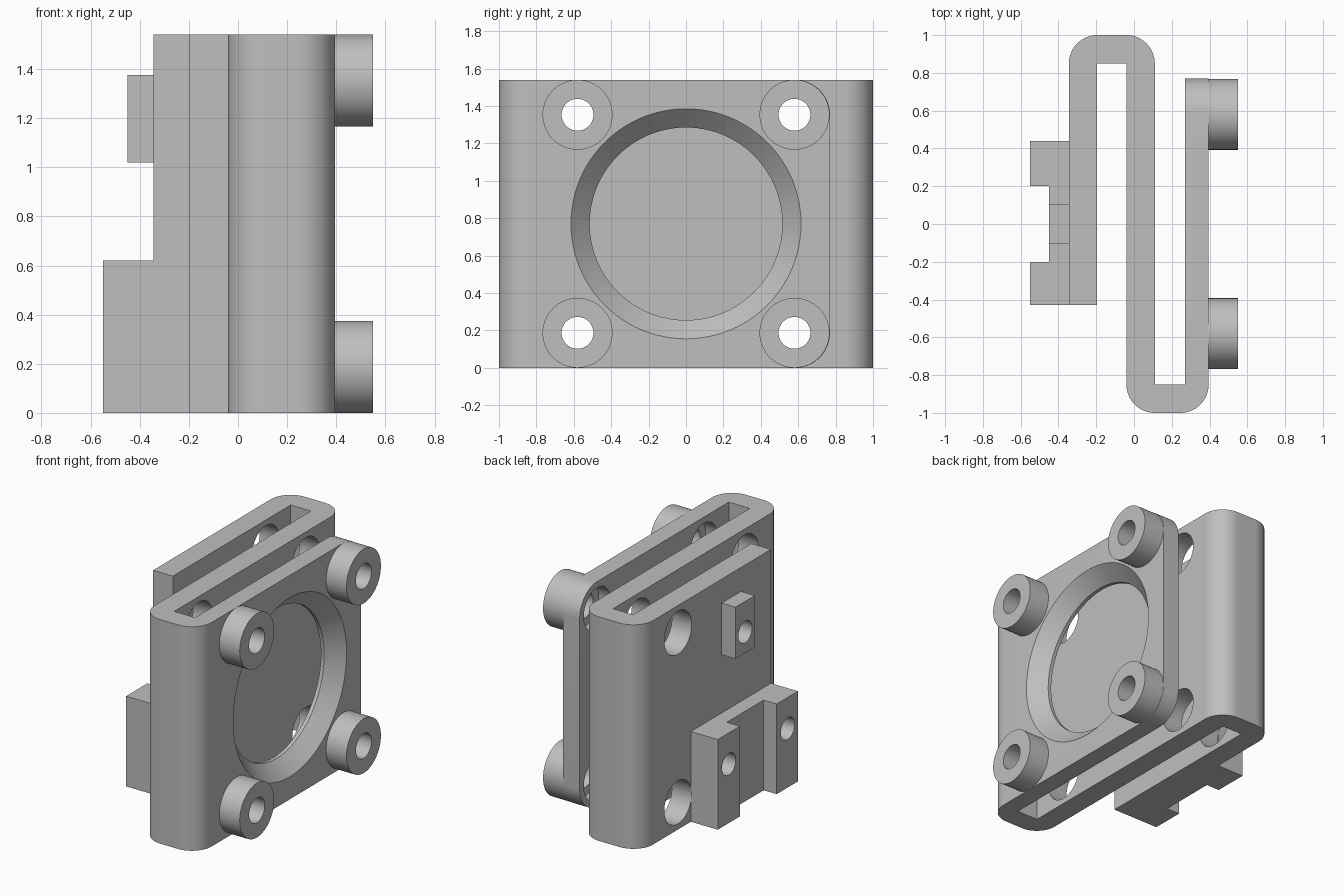
import bpy, bmesh, math
from mathutils import Matrix

cube = bpy.data.objects.get("Cube")
if cube:
    bpy.data.objects.remove(cube)

mat = bpy.data.materials.new("plain_grey")
mat.use_nodes = True
GREY = (0.52, 0.52, 0.52, 1)
mat.diffuse_color = GREY
mat.node_tree.nodes["Principled BSDF"].inputs["Base Color"].default_value = GREY

H = 1.54                      # body height
MID = H / 2
BOLT = 0.58                   # bolt offset from the centre
BOSS_R = 0.187
BOLTS = [(y, z) for y in (-BOLT, BOLT) for z in (BOSS_R, H - BOSS_R)]


def make_object(name, bm):
    bmesh.ops.recalc_face_normals(bm, faces=bm.faces[:])
    mesh = bpy.data.meshes.new(name)
    bm.to_mesh(mesh)
    bm.free()
    mesh.materials.append(mat)
    obj = bpy.data.objects.new(name, mesh)
    bpy.context.collection.objects.link(obj)
    return obj


def prism(name, outline, z0, z1):
    """Vertical extrusion of an xy outline, returned as a bmesh."""
    bm = bmesh.new()
    face = bm.faces.new([bm.verts.new((x, y, z0)) for x, y in outline])
    top = bmesh.ops.extrude_face_region(bm, geom=[face])["geom"]
    bmesh.ops.translate(bm, vec=(0, 0, z1 - z0),
                        verts=[v for v in top if isinstance(v, bmesh.types.BMVert)])
    return bm


def rod(name, x0, x1, y, z, r0, r1=None, sides=64):
    """Cylinder or cone along x."""
    bm = bmesh.new()
    bmesh.ops.create_cone(bm, cap_ends=True, segments=sides, radius1=r0,
                          radius2=r0 if r1 is None else r1, depth=x1 - x0,
                          matrix=Matrix.Translation(((x0 + x1) / 2, y, z))
                          @ Matrix.Rotation(math.pi / 2, 4, 'Y'))
    return make_object(name, bm)


def cut(obj, cutter):
    cutter.hide_render = True
    mod = obj.modifiers.new("cut", 'BOOLEAN')
    mod.operation = 'DIFFERENCE'
    mod.solver = 'EXACT'
    mod.object = cutter
    bpy.context.view_layer.objects.active = obj
    bpy.ops.object.modifier_apply(modifier=mod.name)
    bpy.data.objects.remove(cutter)


def smooth(obj):
    bpy.ops.object.select_all(action='DESELECT')
    obj.select_set(True)
    bpy.context.view_layer.objects.active = obj
    bpy.ops.object.shade_smooth_by_angle(angle=math.radians(30))


# Folded body: three parallel walls joined by two bends
A0, A1, B0, B1, C0, C1 = -0.345, -0.195, -0.04, 0.11, 0.27, 0.395
A_END, C_END, INNER = -0.43, 0.77, 0.85
bm = prism("folded_body", [
    (A0, A_END), (A0, 1), (B1, 1), (B1, -INNER), (C0, -INNER), (C0, C_END),
    (C1, C_END), (C1, -1), (B0, -1), (B0, INNER), (A1, INNER), (A1, A_END)], 0, H)


def bevel(bm, test, radius):
    edges = [e for e in bm.edges if test(*[v.co for v in e.verts])]
    bmesh.ops.bevel(bm, geom=edges, offset=radius, offset_type='OFFSET',
                    segments=16, profile=0.5, affect='EDGES')


bevel(bm, lambda a, b: abs(a.z - b.z) > 1 and abs(a.y) > 0.99, 0.15)
bevel(bm, lambda a, b: abs(a.x - b.x) > 0.1 and
      all(abs(v.y - C_END) < 1e-4 and v.x > 0.2 for v in (a, b)), BOSS_R)
body = make_object("folded_body", bm)

# Large round opening with a conical rim in the outer wall
cut(body, rod("opening_cutter", 0.2, 0.35, 0, MID, 0.515, sides=96))
cut(body, rod("rim_cutter", 0.295, 0.405, 0, MID, 0.515, 0.625, sides=96))

# Bolt holes, head recesses and wide access holes
for y, z in BOLTS:
    cut(body, rod("bolt_cutter", 0.2, 0.45, y, z, 0.085))
    cut(body, rod("recess_cutter", 0.2, 0.36, y, z, 0.145))
    start = -0.4 if y > 0 else -0.1
    cut(body, rod("access_cutter", start, 0.16, y, z, 0.148))
smooth(body)

# Round bosses
for i, (y, z) in enumerate(BOLTS):
    boss = rod(f"boss_{i + 1}", C1, 0.55, y, z, BOSS_R)
    cut(boss, rod("bolt_cutter", C1 - 0.1, 0.65, y, z, 0.085))
    smooth(boss)

# Notched lower bracket with a screw hole in each prong
BASE, TIP = -0.45, -0.55
bracket = make_object("lower_bracket", prism("lower_bracket", [
    (A0, -0.43), (TIP, -0.43), (TIP, -0.2), (BASE, -0.2),
    (BASE, 0.2), (TIP, 0.2), (TIP, 0.44), (A0, 0.44)], 0, 0.62))
for y in (-0.32, 0.32):
    cut(bracket, rod("screw_cutter", -0.65, -0.36, y, 0.405, 0.075, sides=48))
smooth(bracket)

# Small upper block with one screw hole
block = make_object("upper_block", prism("upper_block", [
    (A0, -0.105), (BASE, -0.105), (BASE, 0.105), (A0, 0.105)], 1.02, 1.375))
cut(block, rod("screw_cutter", -0.6, -0.36, 0, 1.165, 0.075, sides=48))
smooth(block)
